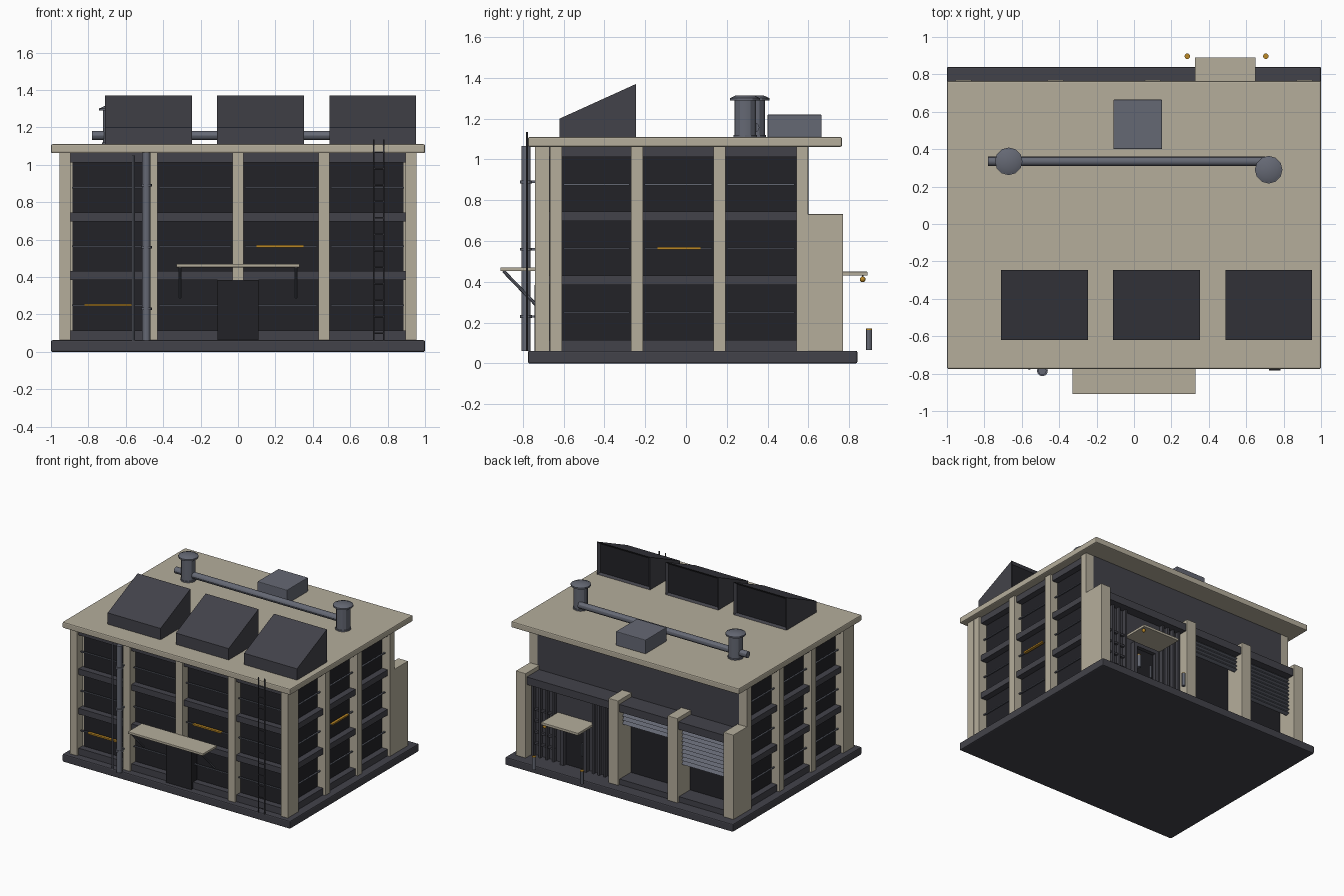
import bpy, bmesh
from math import pi
from mathutils import Matrix, Vector

if "Cube" in bpy.data.objects:
    bpy.data.objects.remove(bpy.data.objects["Cube"])


def material(name, rgb):
    m = bpy.data.materials.new(name)
    m.diffuse_color = (*rgb, 1)
    m.use_nodes = True
    m.node_tree.nodes["Principled BSDF"].inputs["Base Color"].default_value = m.diffuse_color
    return m


BEIGE = material("beige_concrete", (.46, .42, .33))
DARK = material("dark_concrete", (.055, .055, .068))
GLASS = material("dark_glass", (.016, .016, .02))
STEEL = material("steel", (.13, .14, .175))
AMBER = material("amber", (.5, .25, .02))


def finish(name, bm, mat, bevel=0, smooth=False):
    bmesh.ops.recalc_face_normals(bm, faces=bm.faces)
    me = bpy.data.meshes.new(name)
    bm.to_mesh(me)
    bm.free()
    me.materials.append(mat)
    ob = bpy.data.objects.new(name, me)
    bpy.context.collection.objects.link(ob)
    if bevel:
        mod = ob.modifiers.new("bevel", 'BEVEL')
        mod.width, mod.segments = bevel, 2
    if smooth:
        bpy.context.view_layer.objects.active = ob
        ob.select_set(True)
        bpy.ops.object.shade_smooth_by_angle()
        ob.select_set(False)
    return ob


def boxes(name, mat, items, bevel=0):
    """One object made of boxes, each given as x0, x1, y0, y1, z0, z1."""
    bm = bmesh.new()
    for x0, x1, y0, y1, z0, z1 in items:
        mtx = Matrix.Translation(((x0 + x1) / 2, (y0 + y1) / 2, (z0 + z1) / 2))
        mtx = mtx @ Matrix.Diagonal((x1 - x0, y1 - y0, z1 - z0, 1))
        bmesh.ops.create_cube(bm, size=1, matrix=mtx)
    return finish(name, bm, mat, bevel)


def rods(name, mat, items, sides=12):
    """One object made of rods or cones, each given as start, end, r0, r1."""
    bm = bmesh.new()
    for a, b, r0, r1 in items:
        a, b = Vector(a), Vector(b)
        d = b - a
        mtx = Matrix.Translation((a + b) / 2) @ d.to_track_quat('Z', 'Y').to_matrix().to_4x4()
        bmesh.ops.create_cone(bm, cap_ends=True, segments=sides, radius1=r0,
                              radius2=r1, depth=d.length, matrix=mtx)
    return finish(name, bm, mat, smooth=sides > 6)


# base, roof and glazed core
boxes("base_slab", DARK, [(-1, 1, -.775, .84, 0, .062)], .008)
boxes("roof_slab", BEIGE, [(-1, 1, -.775, .765, 1.062, 1.11)], .008)
boxes("glazed_core", GLASS, [(-.885, .885, -.67, .585, .06, 1.063)])
boxes("back_upper_wall", DARK, [(-.885, .885, .585, .6, .06, 1.063)])

# facade pillars
front_x = [-.925, -.46, 0, .46, .925]
side_y = [-.637, -.24, .165, .57]
boxes("front_pillars", BEIGE, [(x - .03, x + .03, -.74, -.67, .06, 1.063) for x in front_x])
boxes("side_pillars", BEIGE, [(min(s * .88, s * .955), max(s * .88, s * .955),
                               y - .029, y + .029, .06, 1.063)
                              for s in (1, -1) for y in side_y])

# floor bands and window bars, bay by bay
bands = [(.06, .115), (.385, .432), (.698, .745), (1.012, 1.063)]
bars_z = [.25, .565, .877]
lit_front = {(0, 0): (-.82, -.57), (2, 1): (.10, .35)}
spandrels, bars, lights = [], [], []
for i in range(4):
    a, b = front_x[i] + .03, front_x[i + 1] - .03
    spandrels += [(a, b, -.72, -.66, z0, z1) for z0, z1 in bands]
    bars += [(a + .008, b - .008, -.705, -.693, z - .004, z + .004) for z in bars_z]
    for k in range(3):
        if (i, k) in lit_front:
            l, r = lit_front[i, k]
            lights.append((l, r, -.712, -.69, bars_z[k] - .006, bars_z[k] + .006))
for s in (1, -1):
    for i in range(3):
        a, b = side_y[i] + .029, side_y[i + 1] - .029
        x0, x1 = sorted((s * .875, s * .935))
        spandrels += [(x0, x1, a, b, z0, z1) for z0, z1 in bands]
        x0, x1 = sorted((s * .908, s * .92))
        bars += [(x0, x1, a + .008, b - .008, z - .004, z + .004) for z in bars_z]
lights.append((.905, .927, -.14, .07, .559, .571))
boxes("floor_bands", DARK, spandrels)
boxes("window_bars", STEEL, bars)
boxes("window_lights", AMBER, lights)

# front door and canopy with struts
boxes("front_door", GLASS, [(-.11, .11, -.743, -.67, .06, .385)])
boxes("front_canopy", BEIGE, [(-.33, .33, -.91, -.735, .452, .47)], .003)
rods("canopy_struts", STEEL, [((x, -.895, .453), (x, -.738, .29), .008, .008)
                              for x in (-.31, .31)], 8)

# downpipe with clamps, thin conduit, ladder
rods("downpipe", STEEL, [((-.49, -.785, .06), (-.49, -.785, 1.066), .022, .022)] +
     [((-.49, -.785, z - .007), (-.49, -.785, z + .007), .029, .029) for z in (.23, .56, .89)])
boxes("downpipe_brackets", STEEL, [(-.5, -.48, -.785, -.72, z - .006, z + .006) for z in (.23, .56, .89)])
rods("conduit", STEEL, [((-.56, -.772, .06), (-.56, -.772, 1.05), .008, .008)], 8)
rods("ladder", DARK, [((x, -.779, .062), (x, -.779, 1.135), .005, .005) for x in (.725, .78)] +
     [((.725, -.779, .1 + .088 * i), (.78, -.779, .1 + .088 * i), .004, .004) for i in range(12)], 6)

# roof skylights: wedge with an inset window at the back
for n, x in enumerate((-.71, -.112, .488)):
    bm = bmesh.new()
    prof = [(-.62, 1.108), (-.245, 1.108), (-.245, 1.37), (-.62, 1.2)]
    f = bm.faces.new([bm.verts.new((x, y, z)) for y, z in prof])
    ext = bmesh.ops.extrude_face_region(bm, geom=[f])
    bmesh.ops.translate(bm, vec=(.464, 0, 0),
                        verts=[v for v in ext["geom"] if isinstance(v, bmesh.types.BMVert)])
    bmesh.ops.recalc_face_normals(bm, faces=bm.faces)
    back = [q for q in bm.faces if q.normal.y > .9]
    bmesh.ops.inset_individual(bm, faces=back, thickness=.025, depth=-.015)
    ob = finish(f"skylight_{n + 1}", bm, DARK)
    ob.data.materials.append(GLASS)
    for p in ob.data.polygons:
        if p.normal.y > .9 and p.center.y < -.25:
            p.material_index = 1

# roof vents, duct and cooling unit
for n, (x, y) in enumerate(((-.67, .335), (.72, .29))):
    rods(f"roof_vent_{n + 1}", STEEL,
         [((x, y, 1.105), (x, y, 1.295), .052, .052),
          ((x, y, 1.105), (x, y, 1.12), .058, .058),
          ((x, y, 1.29), (x, y, 1.302), .074, .074),
          ((x, y, 1.302), (x, y, 1.314), .07, .045)], 12)
rods("roof_duct", STEEL, [((-.78, .335, 1.157), (.7, .335, 1.157), .025, .025)], 12)
boxes("cooling_unit", STEEL, [(-.11, .15, .4, .665, 1.108, 1.22)], .005)

# loading dock at the back
dock_x = [-.912, -.42, .1, .912]
boxes("dock_columns", BEIGE, [(x - .043, x + .043, .59, .77, .06, .732) for x in dock_x], .003)
boxes("dock_header", DARK, [(-.94, .94, .59, .755, .64, .7)])
boxes("dock_sill", DARK, [(-.88, .08, .59, .75, .06, .105)])
boxes("dock_openings", GLASS, [(-.87, -.46, .598, .61, .1, .645), (-.38, .06, .598, .61, .1, .645)])
for n, (x0, x1, low) in enumerate(((-.869, -.463, .34), (-.377, .057, .52))):
    count = round((.645 - low) / .03)
    step = (.645 - low) / count
    bm = bmesh.new()
    prof = [(.69, .645)]
    for i in range(count):
        z = .645 - i * step
        prof += [(.715, z - step * .75), (.695, z - step)]
    prof += [(.68, low), (.68, .645)]
    f = bm.faces.new([bm.verts.new((x0, y, z)) for y, z in prof])
    ext = bmesh.ops.extrude_face_region(bm, geom=[f])
    bmesh.ops.translate(bm, vec=(x1 - x0, 0, 0),
                        verts=[v for v in ext["geom"] if isinstance(v, bmesh.types.BMVert)])
    finish(f"shutter_{n + 1}", bm, STEEL)

# back entrance: wall, slats, glazing grid, door, canopy
boxes("entrance_wall", DARK, [(.14, .87, .59, .68, .06, .645)])
boxes("entrance_slats", DARK, [(x - .008, x + .008, .67, .71, .06, .645)
                               for x in (.17, .22, .27, .32, .67, .73, .79, .85)])
boxes("entrance_grid", DARK, [(.66, .865, .67, .7, z - .008, z + .008) for z in (.16, .25, .34, .43)])
boxes("back_door_frame", DARK, [(.37, .40, .67, .72, .06, .4), (.57, .6, .67, .72, .06, .4),
                                (.37, .6, .67, .72, .37, .4)])
boxes("back_door", GLASS, [(.4, .57, .67, .69, .06, .37)])
boxes("back_door_handle", STEEL, [(.42, .43, .69, .702, .17, .27)])
boxes("back_canopy", BEIGE, [(.325, .65, .67, .89, .43, .45)], .003)
bm = bmesh.new()
bmesh.ops.create_uvsphere(bm, u_segments=12, v_segments=8, radius=.014,
                          matrix=Matrix.Translation((.635, .866, .412)))
finish("canopy_lamp", bm, AMBER, smooth=True)
rods("canopy_lamp_stem", STEEL, [((.635, .866, .415), (.635, .866, .432), .004, .004)], 8)

# bollards with amber tops
for n, x in enumerate((.285, .705)):
    rods(f"bollard_{n + 1}", STEEL, [((x, .897, .065), (x, .897, .165), .015, .015)])
    rods(f"bollard_cap_{n + 1}", AMBER, [((x, .897, .165), (x, .897, .17), .015, .015)])
